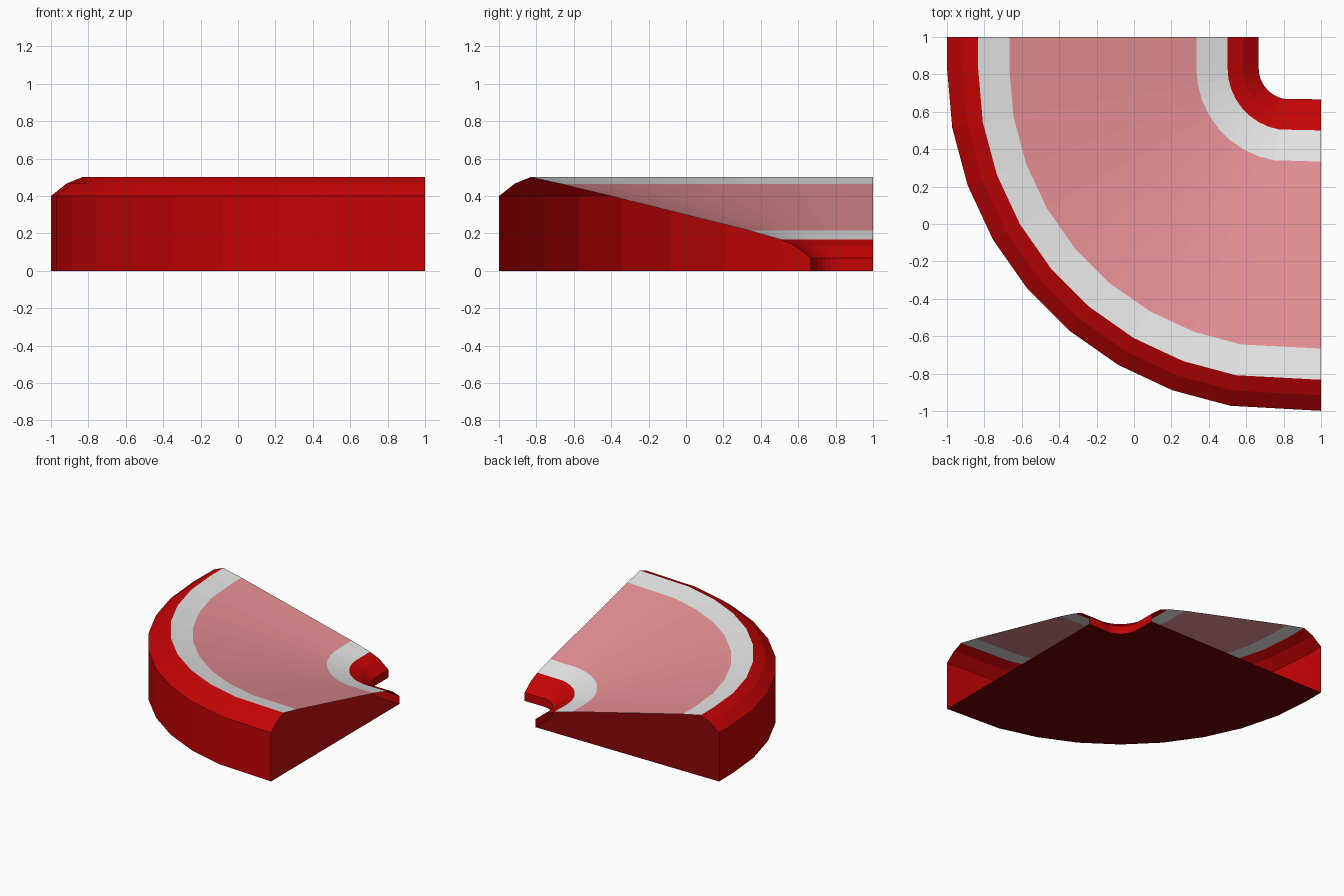
import bpy, bmesh, math

if "Cube" in bpy.data.objects:
    bpy.data.objects.remove(bpy.data.objects["Cube"])


def material(name, colour):
    m = bpy.data.materials.new(name)
    m.diffuse_color = (*colour, 1)
    m.use_nodes = True
    m.node_tree.nodes["Principled BSDF"].inputs["Base Color"].default_value = m.diffuse_color
    return m


RED, WHITE, PINK, DARK = range(4)
CENTRE = 0.8333

# Closed cross-section: (radius from bend centre, height, colour of the strip to the next point)
PROFILE = [
    (1.833, 0.0, RED), (1.833, 0.4, RED), (1.75, 0.466, RED),
    (1.667, 0.5, WHITE), (1.5, 0.464, PINK), (0.5, 0.216, WHITE),
    (0.333, 0.168, RED), (0.25, 0.133, RED), (0.167, 0.067, RED),
    (0.167, 0.0, DARK),
]


def station(step, r):
    """Plan position on the bend: straight lead-in, 10 degree steps, lead-out."""
    if step < 0:
        return CENTRE - r, 1.0
    if step > 8:
        return 1.0, CENTRE - r * 0.9995
    a = math.radians(10 * step)
    return CENTRE - r * math.cos(a), CENTRE - r * math.sin(a)


# Sweep the section round the bend, leaving both ends open
bm = bmesh.new()
rings = [[bm.verts.new((*station(s, r), z)) for r, z, _ in PROFILE]
         for s in range(-1, 10)]
n = len(PROFILE)
for a, b in zip(rings, rings[1:]):
    for i in range(n):
        j = (i + 1) % n
        f = bm.faces.new((a[i], b[i], b[j], a[j]))
        f.material_index = PROFILE[i][2]

# Face outwards: the underside must point down
bm.normal_update()
under = min(bm.faces, key=lambda f: f.calc_center_median().z)
if under.normal.z > 0:
    bmesh.ops.reverse_faces(bm, faces=bm.faces[:])

mesh = bpy.data.meshes.new("banked_track_corner")
bm.to_mesh(mesh)
bm.free()
mesh.materials.append(material("red", (0.56, 0.001, 0.0015)))
mesh.materials.append(material("white", (0.8, 0.8, 0.8)))
mesh.materials.append(material("pink", (0.8, 0.28, 0.3)))
mesh.materials.append(material("dark_red", (0.165, 0.001, 0.001)))
bpy.context.collection.objects.link(bpy.data.objects.new("banked_track_corner", mesh))
